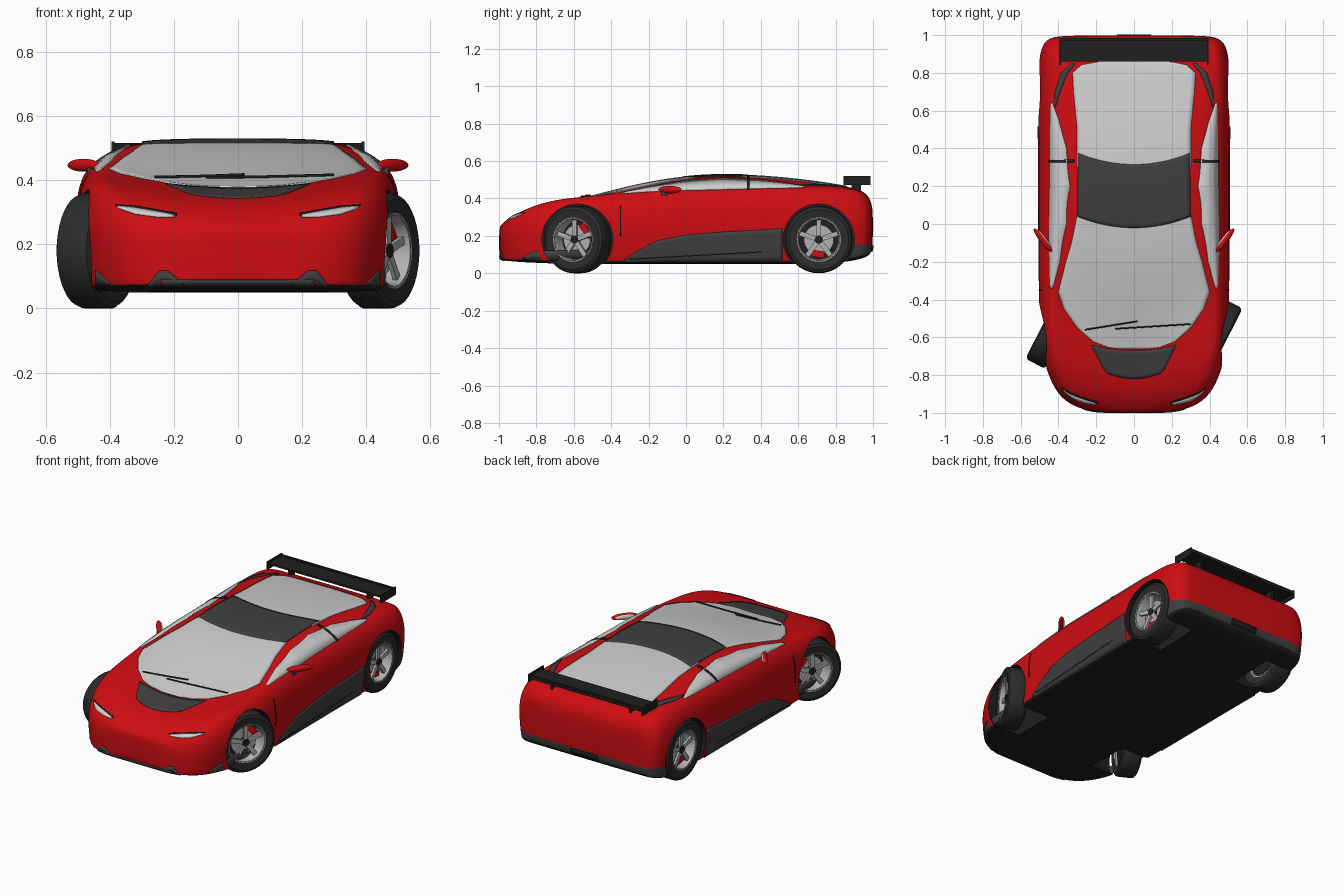
import bpy, bmesh, math
from mathutils import Vector, Matrix
from mathutils.bvhtree import BVHTree

if "Cube" in bpy.data.objects:
    bpy.data.objects.remove(bpy.data.objects["Cube"])


def material(name, r, g, b):
    mat = bpy.data.materials.new(name)
    mat.use_nodes = True
    mat.diffuse_color = (r, g, b, 1)
    mat.node_tree.nodes["Principled BSDF"].inputs["Base Color"].default_value = (r, g, b, 1)
    return mat


RED = material("red paint", .62, .004, .006)
GLASS = material("pale glass", .62, .62, .62)
GREY = material("dark grey trim", .05, .05, .05)
BLACK = material("black", .014, .014, .015)
RUBBER = material("tyre rubber", .025, .025, .025)
METAL = material("wheel metal", .45, .45, .45)


def make(name, bm, mats, angle=35):
    bmesh.ops.recalc_face_normals(bm, faces=bm.faces)
    mesh = bpy.data.meshes.new(name)
    bm.to_mesh(mesh)
    bm.free()
    for mat in mats:
        mesh.materials.append(mat)
    mesh.shade_smooth()
    mesh.set_sharp_from_angle(angle=math.radians(angle))
    obj = bpy.data.objects.new(name, mesh)
    bpy.context.collection.objects.link(obj)
    return obj


def box(name, mat, size, place):
    bm = bmesh.new()
    bmesh.ops.create_cube(bm, size=1, matrix=place @ Matrix.Diagonal((*size, 1)))
    return make(name, bm, [mat])


def lathe(name, mat, profile, place, steps=40):
    """Revolve a closed (radius, x) profile around the x axis."""
    bm = bmesh.new()
    rings = []
    for i in range(steps):
        turn = Matrix.Rotation(math.tau * i / steps, 4, 'X')
        rings.append([bm.verts.new(place @ turn @ Vector((x, 0, r))) for r, x in profile])
    n = len(profile)
    for i in range(steps):
        a, b = rings[i], rings[(i + 1) % steps]
        for j in range(n):
            k = (j + 1) % n
            bm.faces.new((a[j], a[k], b[k], b[j]))
    return make(name, bm, [mat])


def disc(name, mat, radius, x0, x1, place):
    bm = bmesh.new()
    centre = Matrix.Translation(((x0 + x1) / 2, 0, 0)) @ Matrix.Rotation(math.pi / 2, 4, 'Y')
    bmesh.ops.create_cone(bm, cap_ends=True, segments=40, radius1=radius, radius2=radius,
                          depth=x1 - x0, matrix=place @ centre)
    return make(name, bm, [mat])


# Body stations: y, half width, floor z, belt x, belt z, rail x, rail z, centre z
STATIONS = [
    (-1.0, .15, .085, .12, .21, .07, .24, .245),
    (-.985, .27, .07, .23, .24, .14, .26, .265),
    (-.945, .36, .065, .31, .285, .19, .295, .295),
    (-.88, .42, .06, .365, .33, .24, .335, .33),
    (-.78, .465, .055, .405, .378, .26, .37, .352),
    (-.64, .50, .05, .435, .408, .31, .395, .375),
    (-.4, .508, .05, .45, .42, .40, .425, .44),
    (-.2, .508, .05, .46, .43, .365, .47, .488),
    (0, .508, .05, .46, .437, .33, .508, .517),
    (.2, .508, .05, .457, .44, .315, .522, .528),
    (.45, .508, .05, .457, .447, .315, .512, .518),
    (.7, .512, .05, .462, .452, .34, .482, .49),
    (.86, .508, .06, .457, .452, .37, .46, .464),
    (.95, .49, .08, .43, .432, .36, .44, .442),
    (.985, .45, .10, .40, .39, .34, .395, .398),
    (1.0, .38, .14, .35, .33, .30, .34, .342)]


def section(y, w, floor, bx, bz, rx, rz, cz):
    h = bz - floor
    half = [(0, floor), (w * .6, floor), (w * .93, floor), (w * .965, floor + .012),
            (w * .985, floor + h * .3), (w, floor + h * .6), (w * .7 + bx * .3, floor + h * .86),
            (bx, bz), (bx * .55 + rx * .45, bz + (rz - bz) * .62), (rx, rz),
            (rx * .5, cz * .75 + rz * .25), (0, cz)]
    ring = half + [(-x, z) for x, z in half[-2:0:-1]]
    return [Vector((x, y, z)) for x, z in ring]


bm = bmesh.new()
rings = [[bm.verts.new(p) for p in section(*s)] for s in STATIONS]
for a, b in zip(rings, rings[1:]):
    for j in range(len(a)):
        k = (j + 1) % len(a)
        bm.faces.new((a[j], a[k], b[k], b[j]))
bm.faces.new(rings[0])
bm.faces.new(rings[-1])
cage = make("body_cage", bm, [RED])
sub = cage.modifiers.new("smooth", 'SUBSURF')
sub.levels = sub.render_levels = 3

# Wheel wells cut from the shell
FRONT_Y, REAR_Y, AXLE_Z, WELL = -.58, .71, .18, .19
cutters = []
for y in (FRONT_Y, REAR_Y):
    for s in (-1, 1):
        lo, hi = sorted((s * .28, s * .65))
        cutters.append(disc("well_cutter", BLACK, WELL, lo, hi, Matrix.Translation((0, y, AXLE_Z))))
        cutters[-1].hide_render = True
        cut = cage.modifiers.new("well", 'BOOLEAN')
        cut.object, cut.solver = cutters[-1], 'EXACT'
bpy.context.view_layer.update()
baked = bpy.data.meshes.new_from_object(cage.evaluated_get(bpy.context.evaluated_depsgraph_get()))
bm = bmesh.new()
bm.from_mesh(baked)
for obj in cutters + [cage]:
    bpy.data.objects.remove(obj)

# Grey rear bumper edge, black floor and wells
tail = [f for f in bm.faces if f.calc_center_median().y > .85]
geom = tail + list({e for f in tail for e in f.edges}) + list({v for f in tail for v in f.verts})
bmesh.ops.bisect_plane(bm, geom=geom, plane_co=(0, 0, .155), plane_no=(0, 0, 1))
bm.normal_update()
for f in bm.faces:
    c = f.calc_center_median()
    well = abs(c.x) > .27 and any(math.hypot(c.y - y, c.z - AXLE_Z) < WELL + .001
                                  for y in (FRONT_Y, REAR_Y))
    under = f.normal.z < -.5 and c.z < .17
    f.material_index = 2 if well or under else 1 if c.y > .85 and c.z < .155 else 0
surface = BVHTree.FromBMesh(bm)
make("body_shell", bm, [RED, GREY, BLACK])


def cast(view, s, v, u):
    start, ray = {"top": ((s * u, v, 2), (0, 0, -1)), "side": ((s * 2, v, u), (-s, 0, 0)),
                  "front": ((s * v, -2, u), (0, 1, 0)), "back": ((s * v, 2, u), (0, -1, 0))}[view]
    return surface.ray_cast(Vector(start), Vector(ray))


def plate(name, mat, view, rows, sides=(1,), bow=0, lift=.002):
    """Thin panel laid on the shell; rows are (position, low, high)."""
    lines = []
    for (v0, a0, b0), (v1, a1, b1) in zip(rows, rows[1:]):
        n = max(1, round(abs(v1 - v0) / .02))
        lines += [(v0 + (v1 - v0) * i / n, a0 + (a1 - a0) * i / n, b0 + (b1 - b0) * i / n)
                  for i in range(n)]
    lines.append(rows[-1])
    cols = max(2, round(max(b - a for v, a, b in rows) / .025))
    for s in sides:
        bm = bmesh.new()
        grid = []
        for v, a, b in lines:
            row = []
            for i in range(cols + 1):
                t = i / cols
                hit, normal, *_ = cast(view, s, v + bow * (2 * t - 1) ** 2, a + (b - a) * t)
                row.append(bm.verts.new(hit + normal * lift) if hit else None)
            grid.append(row)
        for p, q in zip(grid, grid[1:]):
            for i in range(cols):
                quad = (p[i], p[i + 1], q[i + 1], q[i])
                if all(quad):
                    bm.faces.new(quad)
        label = name if len(sides) == 1 else name + ("_left" if s > 0 else "_right")
        solid = make(label, bm, [mat]).modifiers.new("thickness", 'SOLIDIFY')
        solid.thickness, solid.offset = .006, 0


def wide(*rows):
    return [(y, -w, w) for y, w in rows]


BOTH = (1, -1)
# Glass and roof
plate("windscreen", GLASS, "top", wide((-.66, .06), (-.65, .14), (-.62, .22), (-.55, .30),
      (-.45, .37), (-.36, .40), (-.2, .36), (-.1, .33), (.05, .30)))
plate("rear_window", GLASS, "top", wide((.3, .30), (.5, .30), (.7, .32), (.8, .325), (.84, .28),
      (.86, .18)))
plate("roof_panel", GREY, "top", wide((-.02, .30), (.315, .295)), bow=.06, lift=.004)
plate("bonnet_panel", GREY, "top", wide((-.82, .14), (-.8, .16), (-.67, .225)), bow=.03, lift=.001)
plate("side_window", GLASS, "side", [(-.34, .425, .43), (-.2, .435, .46), (0, .442, .493),
      (.2, .447, .507), (.4, .452, .498), (.55, .455, .478), (.64, .458, .462)], BOTH)
plate("window_divider", BLACK, "side", [(.325, .447, .51), (.34, .447, .51)], BOTH, lift=.004)
plate("quarter_vent", GREY, "top", [(.62, .415, .42), (.7, .39, .418), (.8, .35, .385),
      (.85, .31, .33)], BOTH)

# Side trim and door seams
plate("sill_panel", GREY, "side", [(-.33, .06, .075), (-.24, .06, .13), (-.15, .06, .175),
      (0, .06, .205), (.2, .06, .222), (.45, .06, .235), (.515, .06, .24)], BOTH)
plate("sill_seam", BLACK, "side", [(-.3, .074, .079), (.4, .112, .117)], BOTH, lift=.003)
plate("door_seam", BLACK, "side", [(-.353, .2, .36), (-.348, .2, .36)], BOTH, lift=0)

# Front and rear trim
plate("headlight", GLASS, "front", [(.2, .284, .29), (.25, .284, .3), (.32, .293, .312),
      (.375, .312, .318)], BOTH)
plate("headlight_lid", BLACK, "front", [(.19, .29, .294), (.25, .3, .305), (.32, .312, .317),
      (.38, .319, .322)], BOTH)
plate("bumper_fin", GREY, "front", [(.17, .07, .08), (.22, .07, .118), (.245, .07, .118),
      (.28, .07, .075)], BOTH)
plate("front_lip", GREY, "front", [(-.24, .072, .09), (.24, .072, .09)])
plate("bumper_corner", GREY, "front", [(.4, .075, .08), (.44, .07, .12), (.465, .07, .13)], BOTH)
plate("rear_recess", BLACK, "back", [(-.09, .115, .15), (.09, .115, .15)], lift=.004)

# Wipers follow the windscreen
for side, (x0, y0), (x1, y1) in (("right", (-.26, -.56), (.02, -.515)),
                                 ("left", (-.1, -.555), (.3, -.53))):
    curve = bpy.data.curves.new("wiper_" + side, 'CURVE')
    curve.dimensions, curve.bevel_depth = '3D', .004
    line = curve.splines.new('POLY')
    line.points.add(12)
    for i, point in enumerate(line.points):
        t = i / 12
        hit = cast("top", 1, y0 + (y1 - y0) * t, x0 + (x1 - x0) * t)[0]
        point.co = (hit.x, hit.y, hit.z + .009, 1)
    curve.materials.append(BLACK)
    bpy.context.collection.objects.link(bpy.data.objects.new("wiper_" + side, curve))

# Rear wing
box("wing_blade", BLACK, (.78, .125, .012), Matrix.Translation((0, .922, .502)))
box("wing_lip", BLACK, (.78, .012, .022), Matrix.Translation((0, .978, .505)))
for s, side in ((1, "left"), (-1, "right")):
    box("wing_end_" + side, BLACK, (.008, .145, .048), Matrix.Translation((s * .39, .915, .497)))
    box("wing_strut_" + side, BLACK, (.014, .05, .085), Matrix.Translation((s * .27, .91, .46)))

    # Door mirrors
    angle = Matrix.Rotation(s * math.radians(52), 4, 'Z')
    place = Matrix.Translation((s * .482, -.085, .447)) @ angle
    bm = bmesh.new()
    bmesh.ops.create_uvsphere(bm, u_segments=20, v_segments=12, radius=1,
                              matrix=place @ Matrix.Diagonal((.078, .017, .02, 1)))
    make("mirror_housing_" + side, bm, [RED], 60)
    bm = bmesh.new()
    bmesh.ops.create_uvsphere(bm, u_segments=20, v_segments=8, radius=1, matrix=place
                              @ Matrix.Translation((0, .01, 0)) @ Matrix.Diagonal((.06, .009, .015, 1)))
    make("mirror_glass_" + side, bm, [GLASS])
    box("mirror_stalk_" + side, GREY, (.05, .03, .022), Matrix.Translation((s * .445, -.115, .428)))

    # Wheels, the front pair steered
    for end, x, y, steer, brake in (("front", .44, FRONT_Y, -27, 50), ("rear", .432, REAR_Y, 0, 190)):
        tag = end + "_" + side
        place = (Matrix.Translation((s * x, y, AXLE_Z)) @ Matrix.Rotation(math.radians(steer), 4, 'Z')
                 @ Matrix.Rotation(0 if s > 0 else math.pi, 4, 'Z'))
        lathe("tyre_" + tag, RUBBER, [(.113, -.054), (.16, -.06), (.175, -.052), (.18, -.04),
              (.18, .04), (.175, .052), (.16, .06), (.113, .054)], place)
        lathe("rim_" + tag, METAL, [(.118, .055), (.11, .053), (.104, .03), (.104, -.05),
              (.118, -.055)], place)
        disc("brake_disc_" + tag, METAL, .08, -.005, .008, place)
        disc("hub_" + tag, BLACK, .022, -.05, .04, place)
        disc("wheel_back_" + tag, BLACK, .105, -.04, -.03, place)
        for i in range(5):
            turn = place @ Matrix.Rotation(math.tau * i / 5, 4, 'X')
            box("spoke_%s_%d" % (tag, i + 1), METAL, (.014, .026, .088),
                turn @ Matrix.Translation((.03, 0, .063)))
        turn = place @ Matrix.Rotation(math.radians(-s * brake), 4, 'X')
        box("caliper_" + tag, RED, (.03, .085, .035), turn @ Matrix.Translation((.005, 0, .076)))
